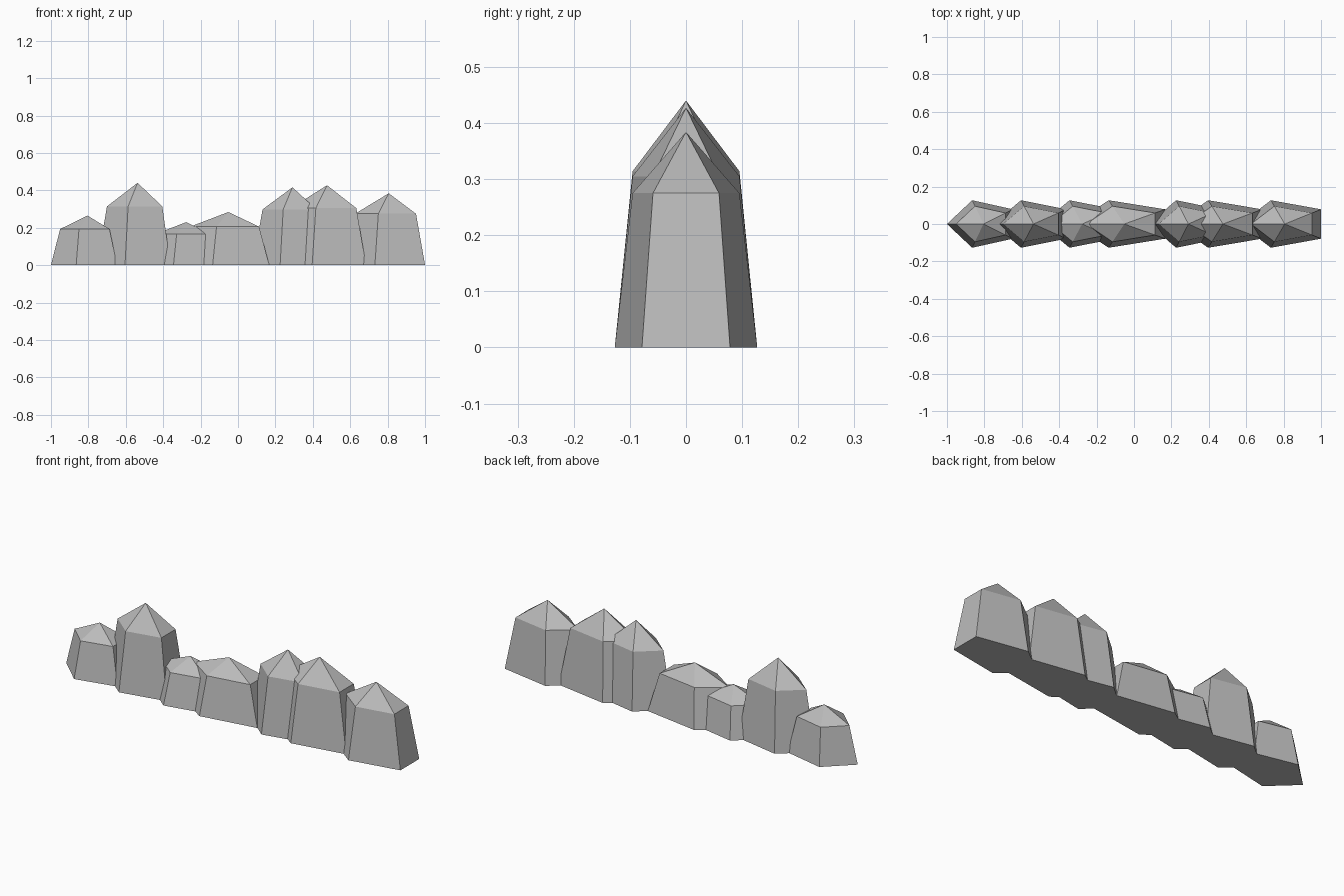
import bpy
import bmesh
import math

if "Cube" in bpy.data.objects:
    bpy.data.objects.remove(bpy.data.objects["Cube"])

# one grey stone colour
stone = bpy.data.materials.new("grey stone")
stone.diffuse_color = (0.5, 0.5, 0.5, 1.0)
stone.use_nodes = True
stone.node_tree.nodes["Principled BSDF"].inputs["Base Color"].default_value = stone.diffuse_color

SIDES = 5
RY = 0.1335      # base radius across the row
TAPER = 0.75     # shoulder radius relative to base


def ring(bm, cx, rx, ry, z):
    """Pentagon with one corner pointing to -x."""
    pts = [math.pi + 2 * math.pi * i / SIDES for i in range(SIDES)]
    return [bm.verts.new((cx + rx * math.cos(a), ry * math.sin(a), z)) for a in pts]


def make_rock(name, cx, rx, shoulder, peak):
    bm = bmesh.new()
    base = ring(bm, cx, rx, RY, 0)
    top = ring(bm, cx, rx * TAPER, RY * TAPER, shoulder)
    tip = bm.verts.new((cx, 0, peak))
    bm.faces.new(base[::-1])
    for i in range(SIDES):
        j = (i + 1) % SIDES
        bm.faces.new((base[i], base[j], top[j], top[i]))
        bm.faces.new((top[i], top[j], tip))
    bmesh.ops.recalc_face_normals(bm, faces=bm.faces)
    mesh = bpy.data.meshes.new(name)
    bm.to_mesh(mesh)
    bm.free()
    mesh.materials.append(stone)
    obj = bpy.data.objects.new(name, mesh)
    bpy.context.collection.objects.link(obj)


# rocks from left to right: centre x, x radius, shoulder height, peak height
rocks = [
    (-0.805, 0.195, 0.193, 0.265),
    (-0.537, 0.218, 0.314, 0.440),
    (-0.277, 0.220, 0.166, 0.230),
    (-0.052, 0.271, 0.206, 0.284),
    (0.291, 0.213, 0.298, 0.416),
    (0.476, 0.258, 0.305, 0.427),
    (0.806, 0.240, 0.275, 0.384),
]
for n, r in enumerate(rocks, 1):
    make_rock(f"rock_{n}", *r)
